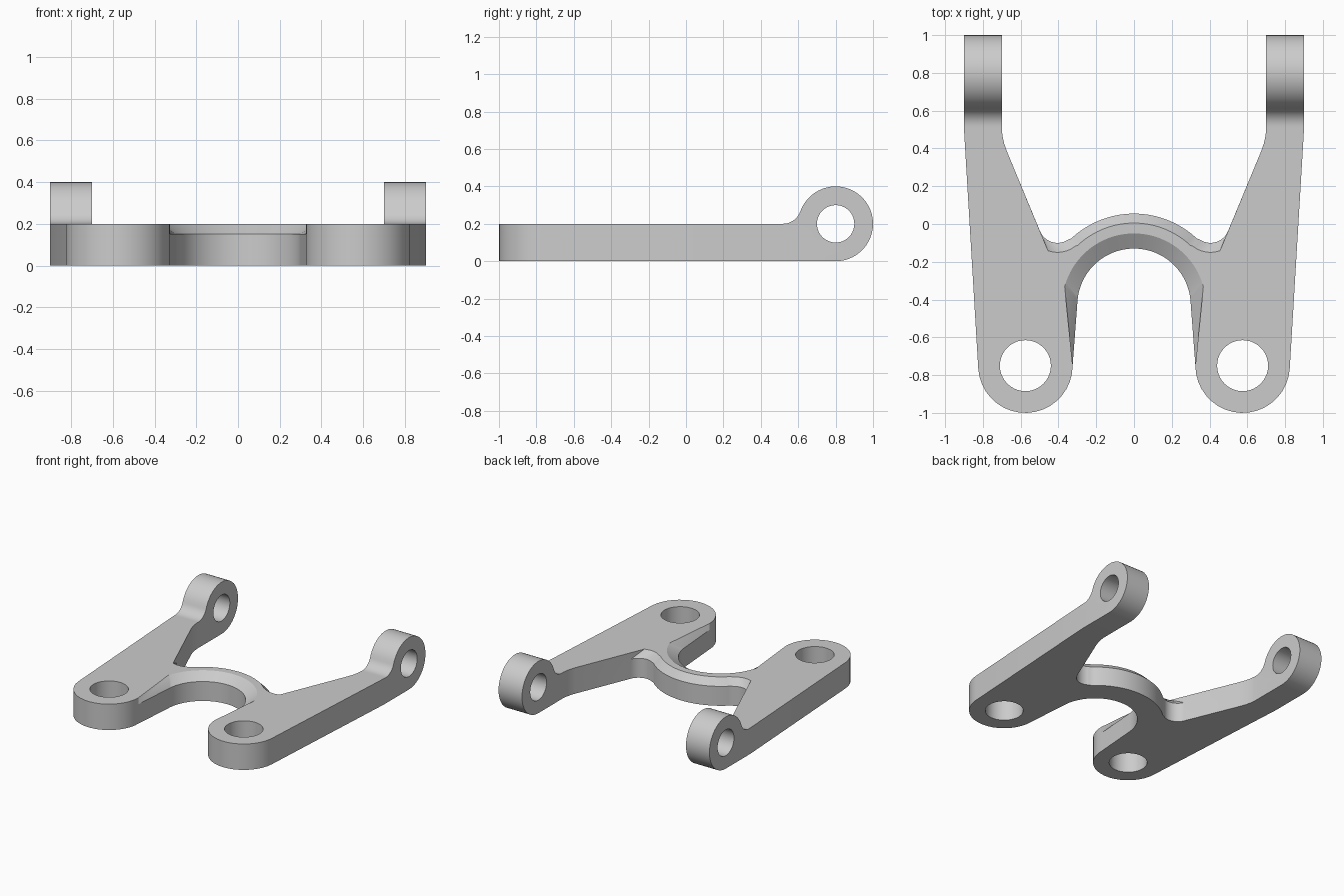
import bpy, bmesh
from math import radians, cos, sin, pi
from mathutils import Matrix

if "Cube" in bpy.data.objects:
    bpy.data.objects.remove(bpy.data.objects["Cube"], do_unlink=True)


def arc(cx, cy, r, start, end, n):
    """Points along an arc, angles in degrees."""
    angles = [radians(start + (end - start) * i / n) for i in range(n + 1)]
    return [(cx + r * cos(a), cy + r * sin(a)) for a in angles]


# Metal
metal = bpy.data.materials.new("grey metal")
metal.use_nodes = True
grey = (0.6, 0.6, 0.6, 1)
metal.diffuse_color = grey
metal.node_tree.nodes["Principled BSDF"].inputs["Base Color"].default_value = grey

THICK, STEP, SEAM = 0.2, 0.15, 0.5


def outline(rear_r, valley_r, valley_end, inner_r, inner_start):
    """Left half of the plate outline, from rear centre round to inner centre."""
    return (arc(0, -0.43, rear_r, 90, 46.7, 16)
            + arc(0.405, 0, valley_r, -133.3, valley_end, 14)[1:]
            + [(0.673, 0.385), (0.687, 0.425), (0.696, 0.465), (0.7, SEAM)]
            + [(0.9, SEAM)]
            + arc(0.575, -0.75, 0.25, -4, -180, 18)
            + arc(0, -0.43, inner_r, inner_start, 90, 24))


bm = bmesh.new()

# Plate half: straight wall, then chamfered edges round the bridge
wall = outline(0.485, 0.1, -22.3, 0.3, 5)
rim = outline(0.435, 0.15, -70.5, 0.38, 15)
rings = [[bm.verts.new((x, y, z)) for x, y in pts]
         for pts, z in ((wall, 0), (wall, STEP), (rim, THICK))]
bm.faces.new(rings[0])
bm.faces.new(rings[-1])
count = len(wall)
for low, high in zip(rings, rings[1:]):
    for i in range(count):
        j = (i + 1) % count
        at_centre = j == 0
        at_seam = wall[i][1] == SEAM and wall[j][1] == SEAM
        if not (at_centre or at_seam):
            bm.faces.new((low[i], low[j], high[j], high[i]))

# Rear lug: round eye with a fillet down to the plate
profile = ([(SEAM, 0)] + arc(0.8, 0.2, 0.2, -90, 160.5, 36)
           + arc(0.517, 0.3, 0.1, -19.5, -90, 10)[1:]
           + [(SEAM, THICK), (SEAM, STEP)])
sides = [[bm.verts.new((x, y, z)) for y, z in profile] for x in (0.7, 0.9)]
for side in sides:
    bm.faces.new(side)
for i in range(len(profile)):
    j = (i + 1) % len(profile)
    if not (profile[i][0] == SEAM and profile[j][0] == SEAM):
        bm.faces.new((sides[0][i], sides[0][j], sides[1][j], sides[1][i]))

bmesh.ops.remove_doubles(bm, verts=bm.verts, dist=0.0002)
bmesh.ops.recalc_face_normals(bm, faces=bm.faces)
mesh = bpy.data.meshes.new("bracket")
bm.to_mesh(mesh)
bm.free()
mesh.materials.append(metal)
bracket = bpy.data.objects.new("bracket", mesh)
bpy.context.collection.objects.link(bracket)

# Cutter for the mounting holes and the lug bores
bm = bmesh.new()
for s in (-1, 1):
    upright = Matrix.Translation((s * 0.575, -0.75, 0.1))
    across = Matrix.Translation((s * 0.8, 0.8, 0.2)) @ Matrix.Rotation(pi / 2, 4, 'Y')
    for place, r in ((upright, 0.135), (across, 0.1)):
        bmesh.ops.create_cone(bm, cap_ends=True, segments=40, radius1=r,
                              radius2=r, depth=0.5, matrix=place)
cut_mesh = bpy.data.meshes.new("hole_cutter")
bm.to_mesh(cut_mesh)
bm.free()
cut_mesh.materials.append(metal)
cutter = bpy.data.objects.new("hole_cutter", cut_mesh)
cutter.hide_render = True
bpy.context.collection.objects.link(cutter)

# Mirror, drill, and smooth the curved walls
mirror = bracket.modifiers.new("mirror", 'MIRROR')
mirror.merge_threshold = 0.0005
drill = bracket.modifiers.new("drill", 'BOOLEAN')
drill.operation = 'DIFFERENCE'
drill.solver = 'EXACT'
drill.object = cutter

bpy.ops.object.select_all(action='DESELECT')
bracket.select_set(True)
bpy.context.view_layer.objects.active = bracket
for name in ("mirror", "drill"):
    bpy.ops.object.modifier_apply(modifier=name)
bpy.data.objects.remove(cutter, do_unlink=True)
bpy.ops.object.shade_smooth_by_angle(angle=radians(28))
